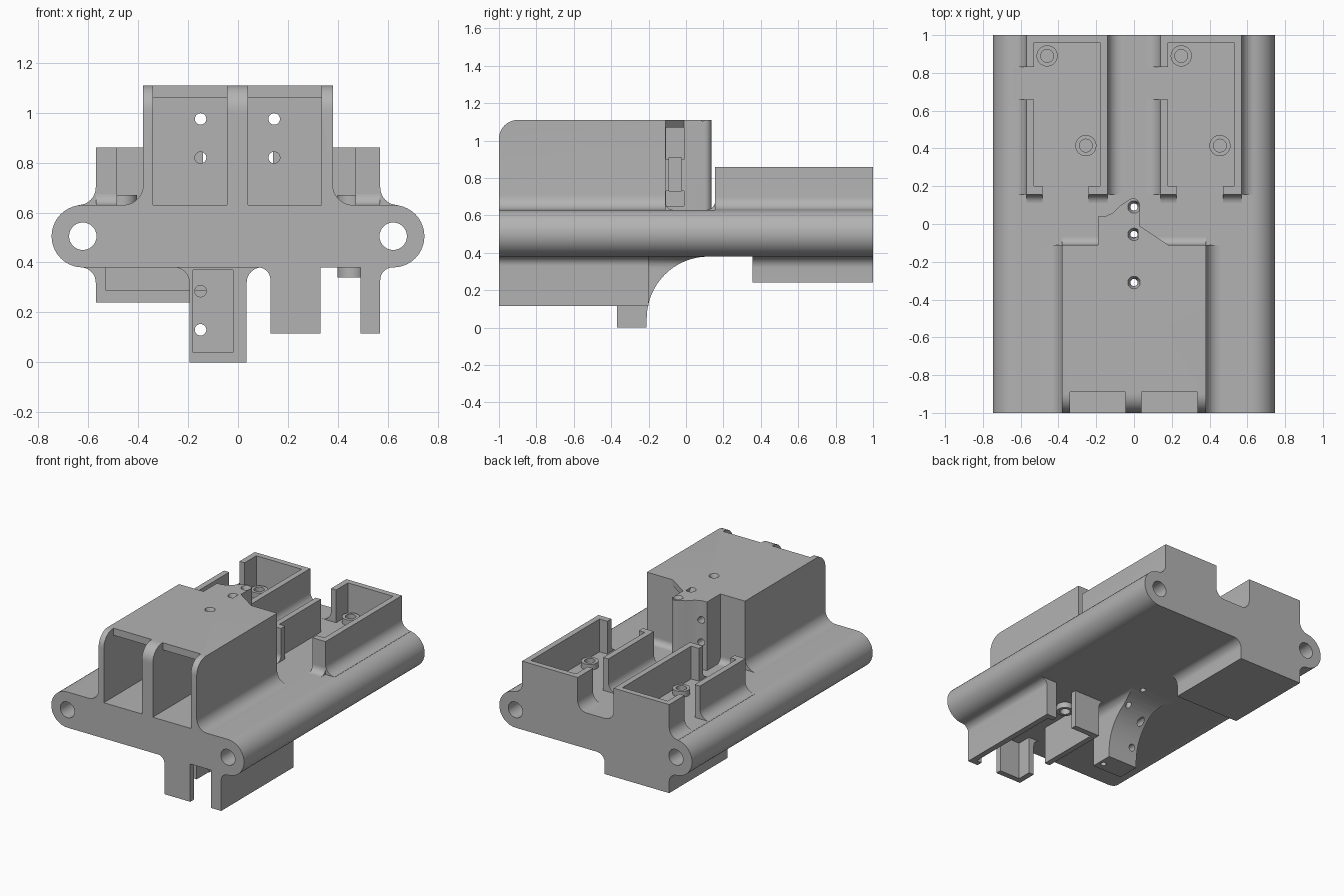
import bpy, bmesh, math
from mathutils import Vector

if "Cube" in bpy.data.objects:
    bpy.data.objects.remove(bpy.data.objects["Cube"])

grey = bpy.data.materials.new("plain grey")
grey.diffuse_color = (0.45, 0.45, 0.45, 1)
grey.use_nodes = True
grey.node_tree.nodes["Principled BSDF"].inputs["Base Color"].default_value = grey.diffuse_color


def prism(name, pts, axis, a, b):
    """Extrude a 2D profile along an axis from a to b."""
    place = {"x": lambda p, d: (d, p[0], p[1]),
             "y": lambda p, d: (p[0], d, p[1]),
             "z": lambda p, d: (p[0], p[1], d)}[axis]
    bm = bmesh.new()
    lo = [bm.verts.new(place(p, a)) for p in pts]
    hi = [bm.verts.new(place(p, b)) for p in pts]
    n = len(pts)
    bm.faces.new(lo)
    bm.faces.new(hi)
    for i in range(n):
        bm.faces.new((lo[i], lo[(i + 1) % n], hi[(i + 1) % n], hi[i]))
    bmesh.ops.recalc_face_normals(bm, faces=bm.faces)
    me = bpy.data.meshes.new(name)
    bm.to_mesh(me)
    bm.free()
    me.materials.append(grey)
    ob = bpy.data.objects.new(name, me)
    bpy.context.collection.objects.link(ob)
    return ob


def box(name, x0, x1, y0, y1, z0, z1):
    return prism(name, [(x0, y0), (x1, y0), (x1, y1), (x0, y1)], "z", z0, z1)


def arc(cx, cy, r, a0, a1, n=10):
    return [(cx + r * math.cos(math.radians(a0 + (a1 - a0) * i / n)),
             cy + r * math.sin(math.radians(a0 + (a1 - a0) * i / n))) for i in range(n + 1)]


def rod(name, axis, u, v, r, a, b):
    return prism(name, arc(u, v, r, 0, 360, 32)[:-1], axis, a, b)


def cone(name, x, y, z, r0, r1, h):
    """Countersink: r0 at the bottom, r1 at the top."""
    bm = bmesh.new()
    bmesh.ops.create_cone(bm, cap_ends=True, segments=32, radius1=r0, radius2=r1, depth=h)
    bmesh.ops.translate(bm, verts=bm.verts, vec=Vector((x, y, z)))
    me = bpy.data.meshes.new(name)
    bm.to_mesh(me)
    bm.free()
    ob = bpy.data.objects.new(name, me)
    bpy.context.collection.objects.link(ob)
    return ob


def cut(ob, *cutters, op="DIFFERENCE"):
    for c in cutters:
        m = ob.modifiers.new("cut", "BOOLEAN")
        m.operation, m.object, m.solver = op, c, "EXACT"
        bpy.context.view_layer.update()
        me = bpy.data.meshes.new_from_object(
            ob.evaluated_get(bpy.context.evaluated_depsgraph_get()))
        ob.modifiers.clear()
        ob.data = me
        bpy.data.objects.remove(c)


def flared(x0, x1, base, tip, r):
    """Wall profile with concave fillets where it meets the slab."""
    s = 1 if tip > base else -1
    ts = [math.pi / 2 * i / 8 for i in range(9)]
    left = [(x0 - r + r * math.sin(t), base + s * r * (1 - math.cos(t))) for t in ts]
    right = [(x1 + r - r * math.sin(t), base + s * r * (1 - math.cos(t))) for t in ts]
    return ([(x0 - r, base - s * 0.02)] + left + [(x0, tip), (x1, tip)]
            + right[::-1] + [(x1 + r, base - s * 0.02)])


def foot(name, x0, x1, y, base, r, side):
    """Concave fillet running along x at the foot of a wall."""
    ts = [math.pi / 2 * i / 8 for i in range(9)]
    pts = [(y + side * (r - r * math.sin(t)), base + r * (1 - math.cos(t))) for t in ts]
    return prism(name, pts + [(y - side * 0.02, base + r), (y - side * 0.02, base - 0.02),
                              (y + side * r, base - 0.02)], "x", x0, x1)


TOP, BOT = 0.63, 0.38

# slab with rounded tube edges and rod holes
slab = prism("slab", arc(0.622, 0.505, 0.125, -90, 90, 20) + arc(-0.622, 0.505, 0.125, 90, 270, 20),
             "y", -1, 1)
for s in (-1, 1):
    cut(slab, rod("c", "y", s * 0.622, 0.505, 0.055, -1.1, 1.1))

# upper housing with two deep pockets
housing = prism("upper_housing", flared(-0.38, 0.38, TOP, 1.11, 0.08), "y", -1, -0.11)
cut(housing, prism("c", arc(-0.9, 1.01, 0.1, 90, 180) + [(-1.1, 1.01), (-1.1, 1.2), (-0.9, 1.2)],
                   "x", -0.5, 0.5))
for x0, x1, xh in ((-0.34, -0.045, -0.15), (0.04, 0.335, 0.145)):
    cut(housing, box("c", x0, x1, -1.1, -0.17, TOP, 1.06),
        box("c", x0, x1, -1.1, -0.89, 1.0, 1.2),
        rod("c", "y", xh, 0.975, 0.023, -0.3, 0.2), rod("c", "y", xh, 0.82, 0.023, -0.3, 0.2))
foot("housing_foot", -0.38, 0.38, -0.11, TOP, 0.04, 1)

# rear guide column with side recess and sloped roof plate
column = prism("guide_column", [(-0.19, -0.13), (-0.19, 0.04), (-0.15, 0.042), (-0.11, 0.06), (-0.07, 0.1)]
               + arc(-0.005, 0.1, 0.036, 130, 0, 8) + [(0.03, -0.13)], "z", TOP - 0.02, 1.11)
cut(column, box("c", -0.06, 0.1, -0.108, -0.01, 0.9, 1.07),
    box("c", -0.1, 0.1, -0.09, -0.025, 0.73, 0.91),
    box("c", -0.06, 0.1, -0.108, -0.01, 0.65, 0.73),
    rod("c", "y", -0.15, 0.975, 0.023, -0.3, 0.2), rod("c", "y", -0.15, 0.82, 0.023, -0.3, 0.2))
roof = prism("column_roof", [(0.02, -0.12), (0.18, -0.12), (0.18, -0.11), (0.03, -0.01), (0.02, -0.01)],
             "z", 1.07, 1.11)

# rear open trays with gaps, feet and screw bosses
for side, x in (("left", -0.57), ("right", 0.14)):
    tray = prism(side + "_tray", flared(x, x + 0.43, TOP, 0.86, 0.07), "y", 0.155, 1)
    cut(tray, box("c", x + 0.04, x + 0.39, 0.2, 0.96, TOP, 1),
        box("c", x + 0.085, x + 0.33, 0.1, 0.3, TOP, 1),
        box("c", x - 0.1, x + 0.1, 0.66, 0.83, TOP, 1))
    foot(side + "_tray_outer_foot", x, x + 0.085, 0.155, TOP, 0.045, -1)
    foot(side + "_tray_inner_foot", x + 0.33, x + 0.43, 0.155, TOP, 0.045, -1)
    for bx, by in ((x + 0.11, 0.89), (x + 0.315, 0.415)):
        boss = rod(side + "_tray_boss", "z", bx, by, 0.056, TOP - 0.01, 0.67)
        cut(boss, rod("c", "z", bx, by, 0.034, TOP + 0.001, 0.7))

# lower front tray, opening downward
lower = prism("lower_tray", flared(0.13, 0.57, BOT, 0.115, 0.05), "y", -1, -0.2)
cut(lower, box("c", 0.17, 0.53, -0.96, -0.24, 0, BOT),
    box("c", 0.33, 0.49, -1.1, 0, 0, BOT),
    box("c", 0.0, 0.2, -0.86, -0.7, 0, BOT))
for bx, by in ((0.455, -0.89), (0.25, -0.4)):
    boss = rod("lower_tray_boss", "z", bx, by, 0.056, 0.34, BOT + 0.01)
    cut(boss, rod("c", "z", bx, by, 0.034, 0.3, BOT - 0.001))

# lower rear box with a front opening
rear = prism("lower_rear_box", flared(-0.57, -0.07, BOT, 0.24, 0.06), "y", 0.355, 1)
cut(rear, box("c", -0.53, -0.11, 0.3, 0.96, 0.29, BOT))

# lower guide with curved rear face
guide = prism("lower_guide", [(-0.37, BOT + 0.02), (-0.37, 0), (-0.21, 0)]
              + arc(0.12, 0.05, 0.33, 180, 90, 16) + [(0.12, BOT + 0.02)], "x", -0.25, 0.1)
cut(guide, prism("c", flared(-0.195, 0.035, BOT, -0.05, 0.06), "y", -0.5, 0.3), op="INTERSECT")
cut(guide, box("c", -0.18, -0.02, -0.5, -0.33, 0.04, 0.37),
    rod("c", "y", -0.15, 0.285, 0.023, -0.5, 0.3), rod("c", "y", -0.15, 0.13, 0.023, -0.5, 0.3))

# vertical holes with countersinks on the centre line
for y, parts in ((0.09, (column, slab, guide)), (-0.055, (column, slab, guide)),
                 (-0.31, (housing, slab, guide))):
    for p in parts:
        cut(p, rod("c", "z", 0, y, 0.019, -0.1, 1.3))
    cut(parts[0], cone("c", 0, y, 1.1, 0.017, 0.04, 0.05))

for ob in bpy.context.collection.objects:
    ob.select_set(True)
    bpy.context.view_layer.objects.active = ob
bpy.ops.object.shade_smooth_by_angle(angle=math.radians(30))
